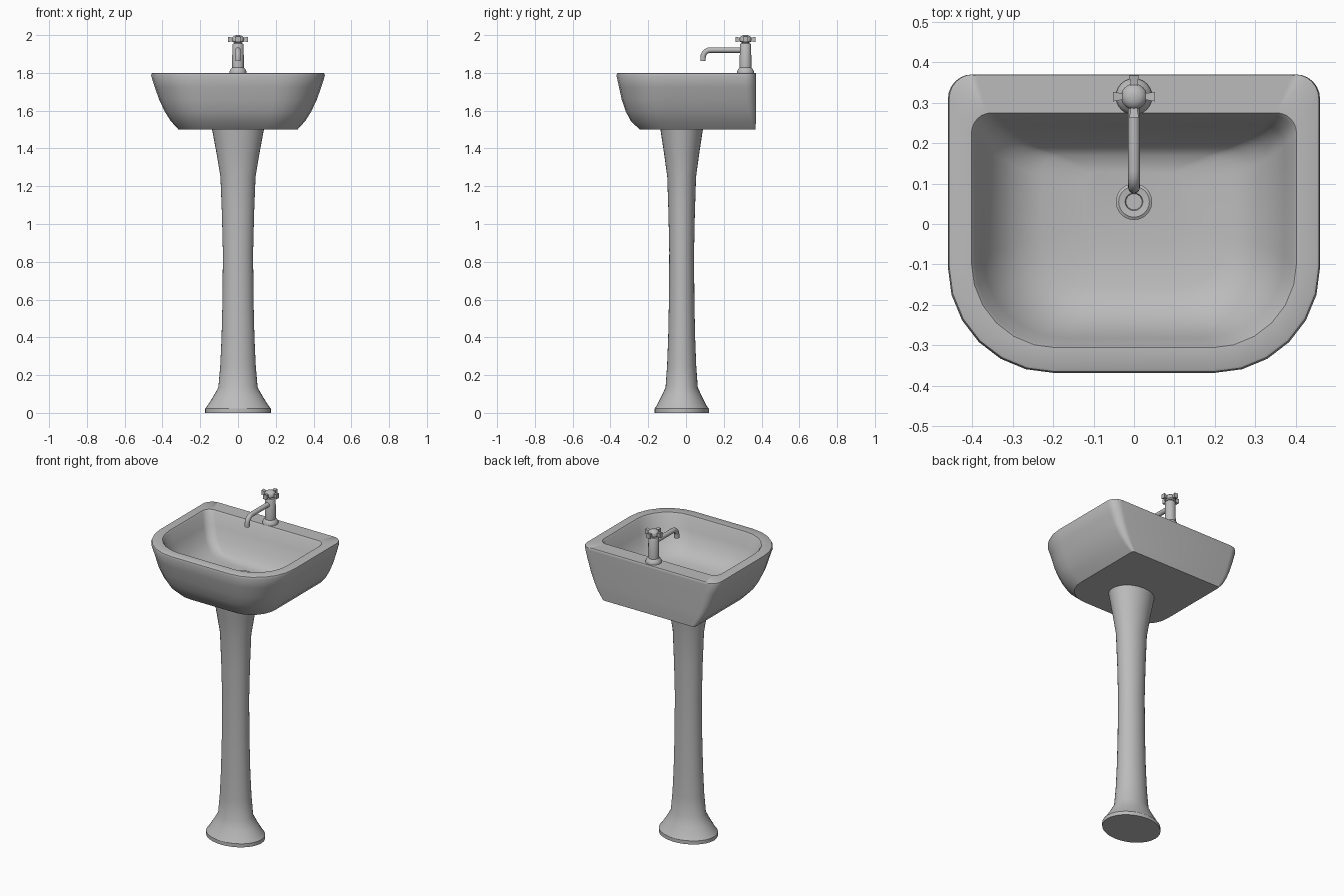
import bpy, bmesh, math
from mathutils import Vector

if "Cube" in bpy.data.objects:
    bpy.data.objects.remove(bpy.data.objects["Cube"])

glaze = bpy.data.materials.new("grey_ceramic")
glaze.diffuse_color = (0.5, 0.5, 0.5, 1)
glaze.use_nodes = True
glaze.node_tree.nodes["Principled BSDF"].inputs["Base Color"].default_value = glaze.diffuse_color


def loft(name, rings, angle=35, caps=True):
    """Skin a stack of equal-length point rings."""
    bm = bmesh.new()
    loops = [[bm.verts.new(p) for p in ring] for ring in rings]
    n = len(loops[0])
    for a, b in zip(loops, loops[1:]):
        for i in range(n):
            j = (i + 1) % n
            bm.faces.new((a[i], a[j], b[j], b[i]))
    if caps:
        bm.faces.new(loops[0][::-1])
        bm.faces.new(loops[-1])
    bmesh.ops.recalc_face_normals(bm, faces=bm.faces)
    mesh = bpy.data.meshes.new(name)
    bm.to_mesh(mesh)
    bm.free()
    mesh.materials.append(glaze)
    ob = bpy.data.objects.new(name, mesh)
    bpy.context.collection.objects.link(ob)
    bpy.ops.object.select_all(action='DESELECT')
    ob.select_set(True)
    bpy.context.view_layer.objects.active = ob
    bpy.ops.object.shade_smooth_by_angle(angle=math.radians(angle))
    return ob


def outline(z, w, front, back, r_front, r_back):
    """Rounded D-shaped outline: wide front corners, tight back corners."""
    pts = []
    corners = ((w, back, r_back, 0, 1, 1), (-w, back, r_back, 90, -1, 1),
               (-w, front, r_front, 180, -1, -1), (w, front, r_front, 270, 1, -1))
    for x, y, r, start, sx, sy in corners:
        for i in range(7):
            a = math.radians(start + 15 * i)
            pts.append((x - sx * r + r * math.cos(a), y - sy * r + r * math.sin(a), z))
    return pts


def lathe(name, profile, x=0, y=0, squash=1, n=24, angle=35):
    """Turned part from (radius, z) pairs, optionally flattened in y."""
    return loft(name, [[(x + r * math.cos(2 * math.pi * i / n),
                         y + squash * r * math.sin(2 * math.pi * i / n), z)
                        for i in range(n)] for r, z in profile], angle)


# Basin: outer shell, flat rim, then down into the bowl
loft("basin", [outline(*v) for v in (
    (1.500, 0.315, -0.245, 0.368, 0.16, 0.015),
    (1.545, 0.356, -0.292, 0.370, 0.19, 0.03),
    (1.594, 0.387, -0.318, 0.370, 0.21, 0.04),
    (1.657, 0.417, -0.340, 0.370, 0.23, 0.05),
    (1.726, 0.441, -0.355, 0.370, 0.25, 0.055),
    (1.785, 0.460, -0.368, 0.370, 0.26, 0.06),
    (1.797, 0.457, -0.365, 0.370, 0.26, 0.06),
    (1.800, 0.450, -0.360, 0.368, 0.255, 0.06),
    (1.800, 0.402, -0.306, 0.275, 0.21, 0.05),
    (1.790, 0.394, -0.300, 0.268, 0.205, 0.05),
    (1.720, 0.372, -0.282, 0.245, 0.20, 0.05),
    (1.650, 0.335, -0.250, 0.214, 0.19, 0.05),
    (1.605, 0.285, -0.205, 0.188, 0.16, 0.05),
    (1.585, 0.230, -0.155, 0.170, 0.12, 0.05),
    (1.578, 0.120, -0.050, 0.130, 0.06, 0.03))], angle=40)

# Pedestal: oval column with flared foot and head
lathe("pedestal", [(0.175, 0), (0.175, 0.022), (0.163, 0.036), (0.132, 0.085),
                   (0.104, 0.135), (0.094, 0.25), (0.087, 0.4), (0.082, 0.6), (0.080, 0.85),
                   (0.085, 1.05), (0.093, 1.25), (0.113, 1.37), (0.138, 1.505)],
      y=-0.023, squash=0.82, n=32)

# Drain: flange with a small plug hole
lathe("drain", [(0.045, 1.575), (0.045, 1.584), (0.038, 1.588), (0.022, 1.586),
                (0.020, 1.580)], y=0.055)

# Tap body
TY = 0.315
lathe("tap_body", [(0.045, 1.798), (0.045, 1.808), (0.040, 1.818), (0.031, 1.828),
                   (0.030, 1.948), (0.026, 1.955), (0.018, 1.958), (0.018, 1.97)], y=TY)

# Tap handle: domed hub with four flared arms
lathe("tap_hub", [(0.022, 1.960), (0.031, 1.967), (0.032, 1.982), (0.027, 1.991),
                  (0.017, 1.998), (0.005, 2.0)], y=TY)
for k in range(4):
    a = k * math.pi / 2
    out, side = Vector((math.cos(a), math.sin(a), 0)), Vector((-math.sin(a), math.cos(a), 0))
    rings = []
    for d, h in ((0.02, 0.008), (0.036, 0.009), (0.052, 0.012)):
        c = Vector((0, TY, 1.977)) + out * d
        rings.append([c + side * (h * u) + Vector((0, 0, h * 1.2 * v))
                      for u, v in ((-1, -1), (1, -1), (1, 1), (-1, 1))])
    loft("tap_handle_arm", rings)

# Spout: horizontal tube with a quarter bend downwards
path = [(0.30, 1.921, 0), (0.13, 1.921, 0)]
path += [(0.13 - 0.04 * math.sin(t), 1.881 + 0.04 * math.cos(t), t)
         for t in (math.pi / 12 * i for i in range(1, 7))]
path += [(0.09, 1.863, math.pi / 2)]
rings = []
for y, z, t in path:
    up = Vector((0, -math.sin(t), math.cos(t)))
    rings.append([Vector((0, y, z)) + Vector((0.0145 * math.cos(b), 0, 0)) + up * (0.0145 * math.sin(b))
                  for b in (2 * math.pi * i / 16 for i in range(16))])
loft("tap_spout", rings)
